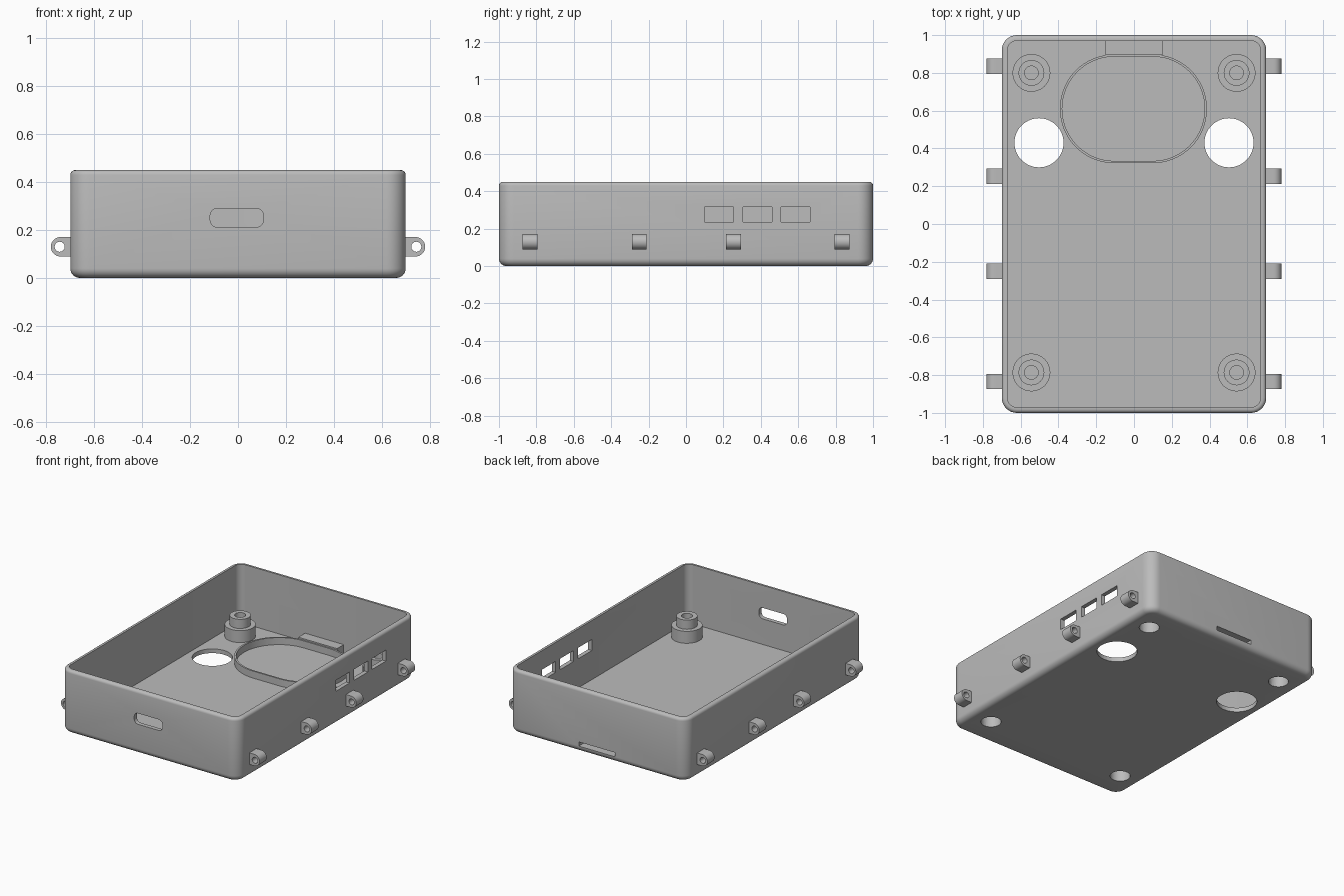
import bpy, bmesh, math
from mathutils import Vector, Matrix

if "Cube" in bpy.data.objects:
    bpy.data.objects.remove(bpy.data.objects["Cube"])

grey = bpy.data.materials.new("plain grey")
grey.diffuse_color = (0.5, 0.5, 0.5, 1)
grey.use_nodes = True
grey.node_tree.nodes["Principled BSDF"].inputs["Base Color"].default_value = grey.diffuse_color


def loft(name, rings, closed=False, smooth=True):
    """Bridge equal-length point rings; cap the ends or close the loop."""
    bm = bmesh.new()
    vs = [[bm.verts.new(p) for p in ring] for ring in rings]
    n = len(vs[0])
    pairs = list(zip(vs, vs[1:])) + ([(vs[-1], vs[0])] if closed else [])
    for a, b in pairs:
        for i in range(n):
            j = (i + 1) % n
            bm.faces.new((a[i], a[j], b[j], b[i]))
    if not closed:
        bm.faces.new(vs[0])
        bm.faces.new(vs[-1])
    bmesh.ops.recalc_face_normals(bm, faces=bm.faces)
    me = bpy.data.meshes.new(name)
    bm.to_mesh(me)
    bm.free()
    me.materials.append(grey)
    ob = bpy.data.objects.new(name, me)
    bpy.context.collection.objects.link(ob)
    if smooth:
        shade(ob)
    return ob


def shade(ob):
    bpy.ops.object.select_all(action='DESELECT')
    ob.select_set(True)
    bpy.context.view_layer.objects.active = ob
    bpy.ops.object.shade_smooth_by_angle(angle=math.radians(35))


def rounded(hx, hy, r, seg=8):
    """Rounded rectangle outline with half sizes hx, hy."""
    pts = []
    for k, (sx, sy) in enumerate(((1, 1), (-1, 1), (-1, -1), (1, -1))):
        for i in range(seg + 1):
            a = math.pi / 2 * (k + i / seg)
            pts.append((sx * (hx - r) + r * math.cos(a), sy * (hy - r) + r * math.sin(a)))
    return pts


def circle(r, n=40):
    return [(r * math.cos(2 * math.pi * i / n), r * math.sin(2 * math.pi * i / n)) for i in range(n)]


cutters = []


def cutter(name, outline, lo, hi, matrix):
    """Prism from lo to hi along local z, used only for cutting."""
    ob = loft(name, [[matrix @ Vector((x, y, z)) for x, y in outline] for z in (lo, hi)], smooth=False)
    ob.hide_render = True
    ob.hide_viewport = False
    ob.display_type = 'WIRE'
    cutters.append(ob)
    return ob


def cut(ob, tools):
    for t in tools:
        m = ob.modifiers.new("cut", 'BOOLEAN')
        m.operation, m.solver, m.object = 'DIFFERENCE', 'EXACT', t
    dg = bpy.context.evaluated_depsgraph_get()
    me = bpy.data.meshes.new_from_object(ob.evaluated_get(dg))
    ob.modifiers.clear()
    ob.data = me
    shade(ob)


# Tray: one continuous section swept around a rounded rectangle
FLOOR, WALL, TOP = 0.03, 0.03, 0.45
section = []
for i in range(7):          # soft bottom edge
    a = math.pi / 2 * i / 6
    section.append((0.04 * (1 - math.sin(a)), 0.04 * (1 - math.cos(a))))
for i in range(5):          # soft outer rim
    a = math.pi / 2 * i / 4
    section.append((0.02 * (1 - math.cos(a)), TOP - 0.02 + 0.02 * math.sin(a)))
section += [(WALL, TOP), (WALL, FLOOR)]
tray = loft("tray", [[(x, y, z) for x, y in rounded(0.7 - d, 1 - d, 0.08 - d)] for d, z in section])

# Openings
tools = []
for s in (-1, 1):
    tools.append(cutter("floor_hole_cutter", circle(0.13, 56), -0.1, 0.1,
                        Matrix.Translation((s * 0.503, 0.43, 0))))
posts = [(s * 0.543, y) for s in (-1, 1) for y in (0.8, -0.786)]
for x, y in posts:
    tools.append(cutter("screw_recess_cutter", circle(0.065), -0.1, 0.1, Matrix.Translation((x, y, 0))))
to_x = Matrix(((0, 0, 1, 0), (1, 0, 0, 0), (0, 1, 0, 0), (0, 0, 0, 1)))   # prism along x
to_y = Matrix(((1, 0, 0, 0), (0, 0, 1, 0), (0, 1, 0, 0), (0, 0, 0, 1)))   # prism along y
rect = lambda w, h: [(w, h), (-w, h), (-w, -h), (w, -h)]
for y in (0.177, 0.383, 0.585):
    tools.append(cutter("side_window_cutter", rect(0.077, 0.039), 0.6, 0.8,
                        Matrix.Translation((0, y, 0.276)) @ to_x))
tools.append(cutter("front_slot_cutter", rounded(0.111, 0.039, 0.03), -1.1, -0.9,
                    Matrix.Translation((-0.005, 0, 0.251)) @ to_y))
card_slot = cutter("card_slot_cutter", rect(0.143, 0.015), 0.91, 1.1,
                   Matrix.Translation((0, 0, 0.057)) @ to_y)
cut(tray, tools + [card_slot])

# Card holder behind the back wall
holder = loft("card_holder", [[(x, y + 0.935, z) for x, y in rect(0.152, 0.04)] for z in (FLOOR, 0.09)])
cut(holder, [card_slot])

# Thin oval fence on the floor
outer, inner = rounded(0.389, 0.288, 0.287, 16), rounded(0.377, 0.276, 0.275, 16)
loft("oval_fence", [[(x - 0.003, y + 0.61, z) for x, y in o]
                    for o, z in ((outer, FLOOR), (outer, 0.08), (inner, 0.08), (inner, FLOOR))], closed=True)

# Stepped screw posts, recessed from below and drilled from above
profile = [(0.001, 0.09), (0.065, 0.09), (0.065, FLOOR), (0.1, FLOOR), (0.1, 0.115),
           (0.068, 0.115), (0.068, 0.18), (0.036, 0.18), (0.036, 0.105), (0.001, 0.105)]
for px, py in posts:
    loft("screw_post", [[(px + x, py + y, z) for x, y in circle(r)] for r, z in profile])

# Side lugs: round outer end, square root, pierced along y
angles = [2 * math.pi * i / 32 for i in range(32)]
R = 0.041
lug_out, lug_in = [], []
for a in angles:
    c, s = math.cos(a), math.sin(a)
    k = R if c >= 0 else R / max(abs(c), abs(s))
    lug_out.append((c * k * (1 if c >= 0 else 1.2), s * k))
    lug_in.append((0.004 + 0.021 * c, 0.021 * s))
for side in (-1, 1):
    for y in (0.835, 0.253, -0.25, -0.833):
        loft("side_lug", [[(side * (0.74 + u), y + d, 0.13 + w) for u, w in o]
                          for o, d in ((lug_out, -0.04), (lug_out, 0.04), (lug_in, 0.04), (lug_in, -0.04))],
             closed=True)

# Cutters are no longer needed
for c in cutters:
    bpy.data.objects.remove(c, do_unlink=True)
